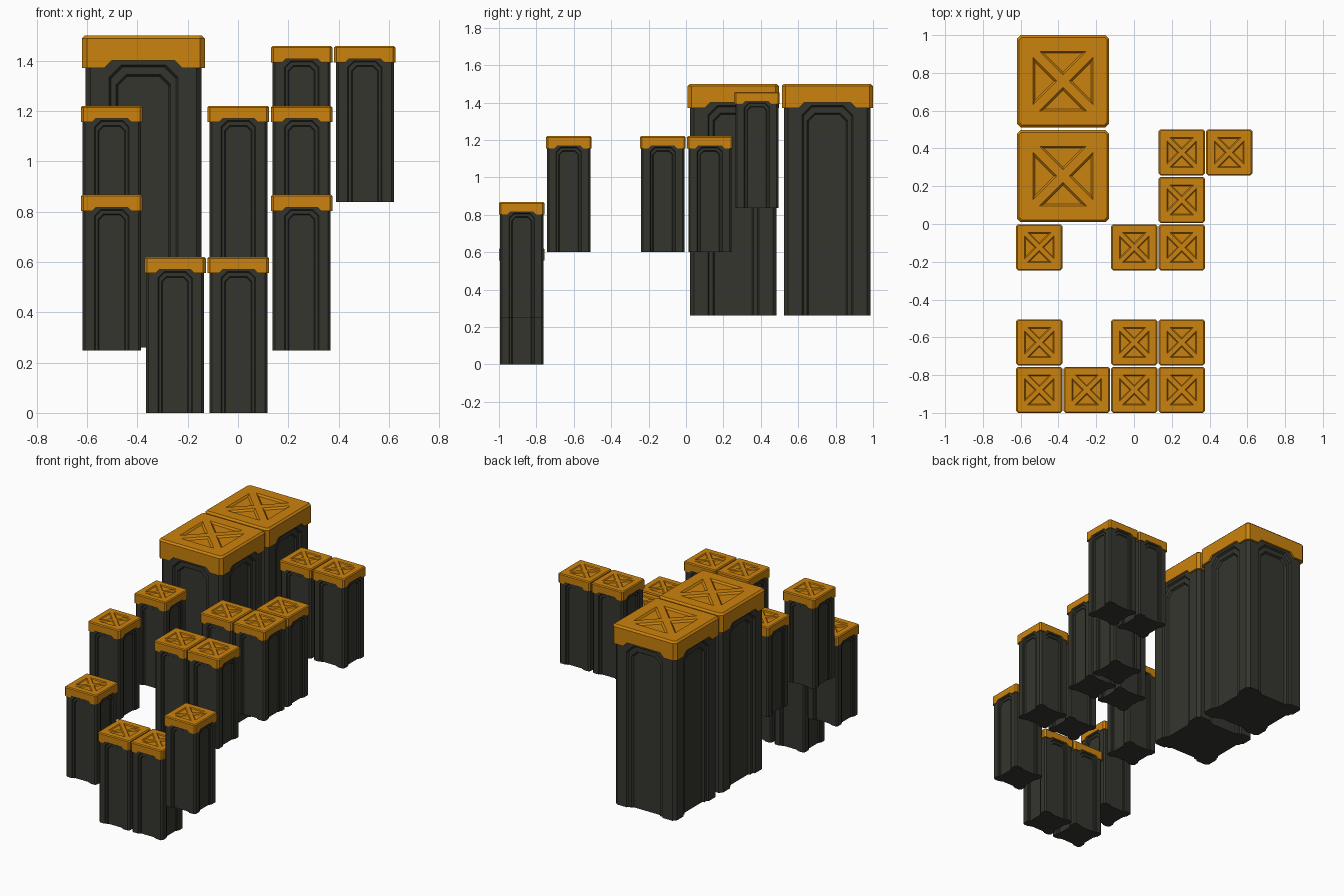
import bpy, bmesh
from math import pi
from mathutils import Matrix, Vector

cube = bpy.data.objects.get("Cube")
if cube:
    bpy.data.objects.remove(cube)


def material(name, rgb):
    m = bpy.data.materials.new(name)
    m.use_nodes = True
    m.diffuse_color = (*rgb, 1)
    bsdf = m.node_tree.nodes["Principled BSDF"]
    bsdf.inputs["Base Color"].default_value = (*rgb, 1)
    bsdf.inputs["Roughness"].default_value = 0.8
    return m


dark_stone = material("dark stone", (0.036, 0.036, 0.028))
amber = material("amber", (0.60, 0.225, 0.004))

HEIGHT = 1.24      # large pillar; small pillars are half scale
BODY = 0.231       # body half width
CAP = 0.244        # cap half width


def four_sided(name, side, mat):
    """Build one side with add(points as across, outward, up) and repeat it round z."""
    bm = bmesh.new()
    for k in range(4):
        turn = Matrix.Rotation(k * pi / 2, 3, 'Z')
        corner = Matrix.Rotation(pi / 2, 3, 'Z')

        def place(p):
            return Vector((p[0], -p[1], p[2]))

        def add(*pts):
            bm.faces.new([bm.verts.new(turn @ place(p)) for p in pts])

        def chamfer(column):
            # joins the right end of this side to the left end of the next
            for a, b in zip(column, column[1:]):
                pts = [place(a), place(b)]
                pts += [corner @ place((-q[0], q[1], q[2])) for q in (b, a)]
                bm.faces.new([bm.verts.new(turn @ p) for p in pts])

        side(add, chamfer)
    bmesh.ops.remove_doubles(bm, verts=bm.verts, dist=1e-5)
    bmesh.ops.holes_fill(bm, edges=[e for e in bm.edges if e.is_boundary], sides=0)
    bmesh.ops.recalc_face_normals(bm, faces=bm.faces)
    mesh = bpy.data.meshes.new(name)
    bm.to_mesh(mesh)
    bm.free()
    mesh.materials.append(mat)
    return mesh


def strip(add, a, b):
    for i in range(len(a) - 1):
        add(a[i], a[i + 1], b[i + 1], b[i])


# Body side: flat frame with a two-step arched recess, open at the foot
def body_side(add, chamfer):
    s, top, shoulder = BODY - 0.02, HEIGHT - 0.02, HEIGHT - 0.16

    def arch(w, t, c, depth):
        d = BODY - depth
        return [(-w, d, 0), (-w, d, t - c), (c - w, d, t),
                (w - c, d, t), (w, d, t - c), (w, d, 0)]

    frame = [(-s, BODY, 0), (-s, BODY, shoulder), (-s, BODY, top),
             (s, BODY, top), (s, BODY, shoulder), (s, BODY, 0)]
    loops = [frame, arch(0.137, 1.123, 0.05, 0), arch(0.129, 1.115, 0.047, 0.013),
             arch(0.108, 1.085, 0.04, 0.013), arch(0.1, 1.077, 0.037, 0.026)]
    for a, b in zip(loops, loops[1:]):
        strip(add, a, b)
    add(*loops[-1])
    chamfer(frame[:2:-1])


# Cap side: skirt notched above the arch, bevelled rim, sunken triangle on top
def cap_side(add, chamfer):
    s, r = CAP - 0.02, CAP - 0.012
    rim, low, high = HEIGHT - 0.012, HEIGHT - 0.13, HEIGHT - 0.1
    inner, si = BODY - 0.015, BODY - 0.035
    skirt = [(-s, low), (-0.155, low), (-0.125, high), (0.125, high), (0.155, low), (s, low)]
    lower = [(u, CAP, z) for u, z in skirt]
    upper = [(u, CAP, rim) for u, z in skirt]
    under = [(max(-si, min(si, u)), inner, z) for u, z in skirt]
    strip(add, lower, upper)
    strip(add, under, lower)
    e = s - 0.005
    a, b, centre = (-e, r, HEIGHT), (e, r, HEIGHT), (0, 0, HEIGHT)
    add(*upper, b, a)
    chamfer([under[-1], lower[-1], upper[-1], b])
    # top sector with a triangular opening
    p, q, t = (-0.125, 0.158, HEIGHT), (0.125, 0.158, HEIGHT), (0, 0.033, HEIGHT)
    add(a, b, q, p)
    add(b, centre, t, q)
    add(centre, a, p, t)
    n = (0, r + 0.0, HEIGHT)
    chamfer([b, centre])
    floor = HEIGHT - 0.012
    sunk = [(-0.1, 0.148, floor), (0.1, 0.148, floor), (0, 0.048, floor)]
    strip(add, [p, q, t, p], sunk + sunk[:1])
    add(*sunk)


body_mesh = four_sided("pillar_body", body_side, dark_stone)
cap_mesh = four_sided("pillar_cap", cap_side, amber)


def pillar(size, x, y, z, scale):
    for part, mesh in (("body", body_mesh), ("cap", cap_mesh)):
        ob = bpy.data.objects.new(f"{size}_pillar_{part}", mesh)
        ob.location = (x, y, z)
        ob.scale = (scale,) * 3
        bpy.context.collection.objects.link(ob)


# Layout on a square grid: column, row, base height
STEP, X0, Y0 = 0.2514, -0.5015, -0.878
small = [(0, 0, 0.247), (1, 0, 0), (2, 0, 0), (3, 0, 0.247),
         (0, 1, 0.6), (2, 1, 0.6), (3, 1, 0.6),
         (0, 3, 0.6), (2, 3, 0.6), (3, 3, 0.6), (3, 4, 0.6),
         (3, 5, 0.837), (4, 5, 0.837)]
for col, row, base in small:
    pillar("small", X0 + col * STEP, Y0 + row * STEP, base, 0.5)
for row in (4.5, 6.5):
    pillar("large", X0 + 0.5 * STEP, Y0 + row * STEP, 0.26, 1)
